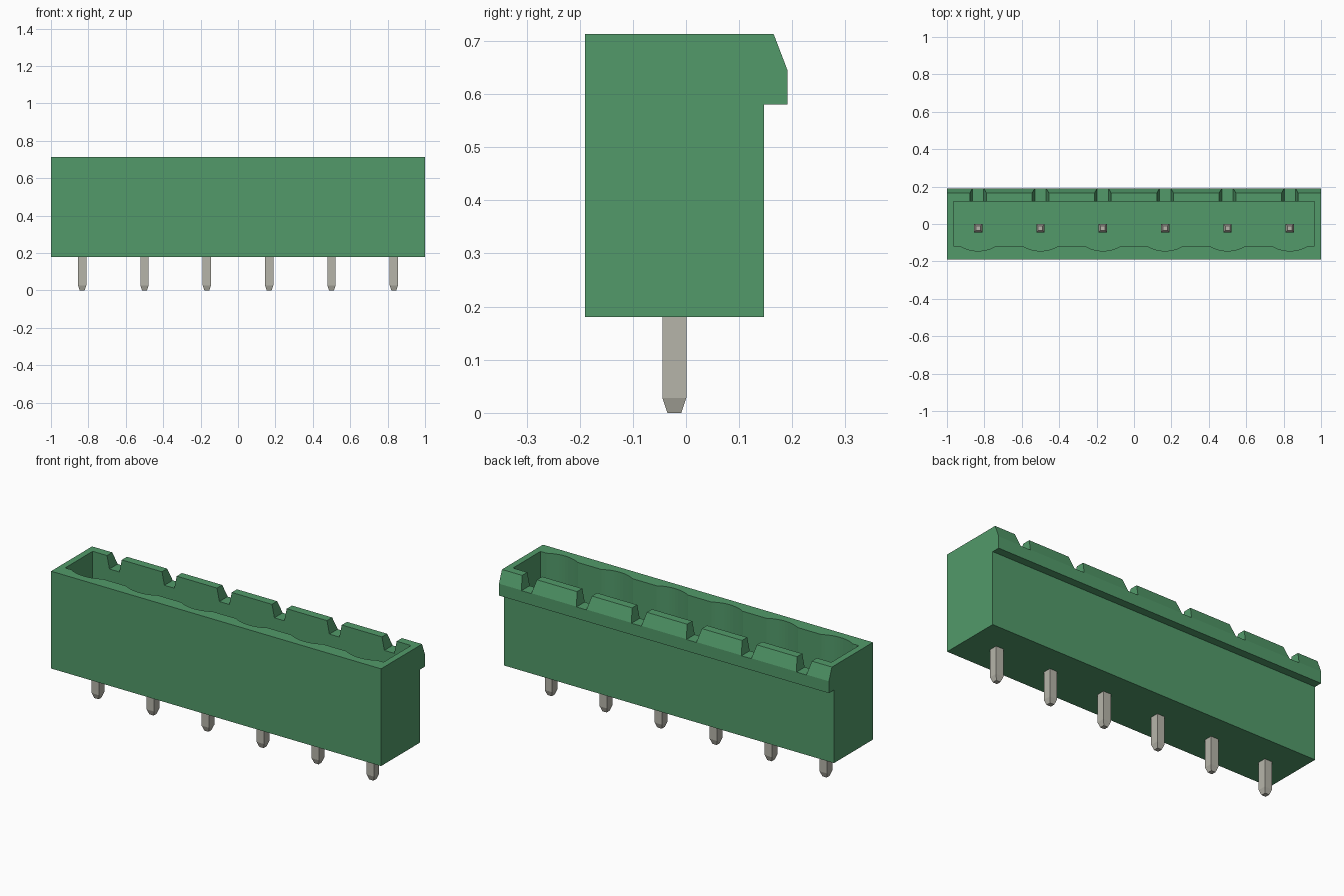
import bpy
import bmesh
import math
from mathutils import Vector

cube = bpy.data.objects.get("Cube")
if cube:
    bpy.data.objects.remove(cube, do_unlink=True)

PIN_X = [(i - 2.5) / 3 for i in range(6)]
PIN_Y = -0.022
BASE, TOP, FLOOR = 0.18, 0.713, 0.29


def material(name, color):
    mat = bpy.data.materials.new(name)
    mat.use_nodes = True
    mat.diffuse_color = color
    mat.node_tree.nodes["Principled BSDF"].inputs["Base Color"].default_value = color
    return mat


def prism(name, points, offset, mat):
    """Solid made by sweeping a closed outline along an offset."""
    bm = bmesh.new()
    face = bm.faces.new([bm.verts.new(p) for p in points])
    swept = bmesh.ops.extrude_face_region(bm, geom=[face])["geom"]
    bmesh.ops.translate(bm, vec=Vector(offset),
                        verts=[g for g in swept if isinstance(g, bmesh.types.BMVert)])
    bmesh.ops.recalc_face_normals(bm, faces=bm.faces)
    mesh = bpy.data.meshes.new(name)
    bm.to_mesh(mesh)
    bm.free()
    mesh.materials.append(mat)
    obj = bpy.data.objects.new(name, mesh)
    bpy.context.collection.objects.link(obj)
    return obj


def cut(target, cutter):
    cutter.hide_render = True
    mod = target.modifiers.new("cut", 'BOOLEAN')
    mod.operation = 'DIFFERENCE'
    mod.solver = 'EXACT'
    mod.object = cutter
    bpy.context.view_layer.objects.active = target
    bpy.ops.object.modifier_apply(modifier=mod.name)
    bpy.data.objects.remove(cutter, do_unlink=True)


green = material("green plastic", (0.084, 0.323, 0.144, 1))
metal = material("tinned metal", (0.47, 0.46, 0.40, 1))

# Housing: side profile with a chamfered lip along the back
profile = [(-0.19, BASE), (0.147, BASE), (0.147, 0.58), (0.191, 0.58),
           (0.191, 0.645), (0.165, TOP), (-0.19, TOP)]
housing = prism("housing", [(-1, y, z) for y, z in profile], (2, 0, 0), green)

# Socket: rectangular well with a shallow arc in the front wall at each pin
half, sag, wall = 0.095, 0.026, -0.118
radius = (half ** 2 + sag ** 2) / (2 * sag)
sweep = math.asin(half / radius)
outline = [(0.965, 0.12), (-0.965, 0.12), (-0.965, wall)]
for x in PIN_X:
    for k in range(13):
        a = sweep * (k / 6 - 1)
        outline.append((x + radius * math.sin(a),
                        wall - sag + radius * (1 - math.cos(a))))
outline.append((0.965, wall))
cut(housing, prism("socket_cutter", [(x, y, FLOOR) for x, y in outline],
                   (0, 0, 0.6), green))

# Keying notches through the back lip, wider at the top
for x in PIN_X:
    shape = [(-0.03, 0.643), (0.03, 0.643), (0.049, 0.733), (-0.049, 0.733)]
    cut(housing, prism("notch_cutter", [(x + dx, 0.08, z) for dx, z in shape],
                       (0, 0.2, 0), green))

# Square pins with tapered ends
for i, x in enumerate(PIN_X):
    bm = bmesh.new()
    rings = []
    for z, r in [(0, 0.013), (0.028, 0.0225), (0.53, 0.0225), (0.56, 0.012)]:
        rings.append([bm.verts.new((x + sx * r, PIN_Y + sy * r, z))
                      for sx, sy in [(-1, -1), (1, -1), (1, 1), (-1, 1)]])
    for low, high in zip(rings, rings[1:]):
        for k in range(4):
            n = (k + 1) % 4
            bm.faces.new((low[k], low[n], high[n], high[k]))
    bm.faces.new(rings[0][::-1])
    bm.faces.new(rings[-1])
    mesh = bpy.data.meshes.new(f"pin_{i + 1}")
    bm.to_mesh(mesh)
    bm.free()
    mesh.materials.append(metal)
    bpy.context.collection.objects.link(bpy.data.objects.new(f"pin_{i + 1}", mesh))
